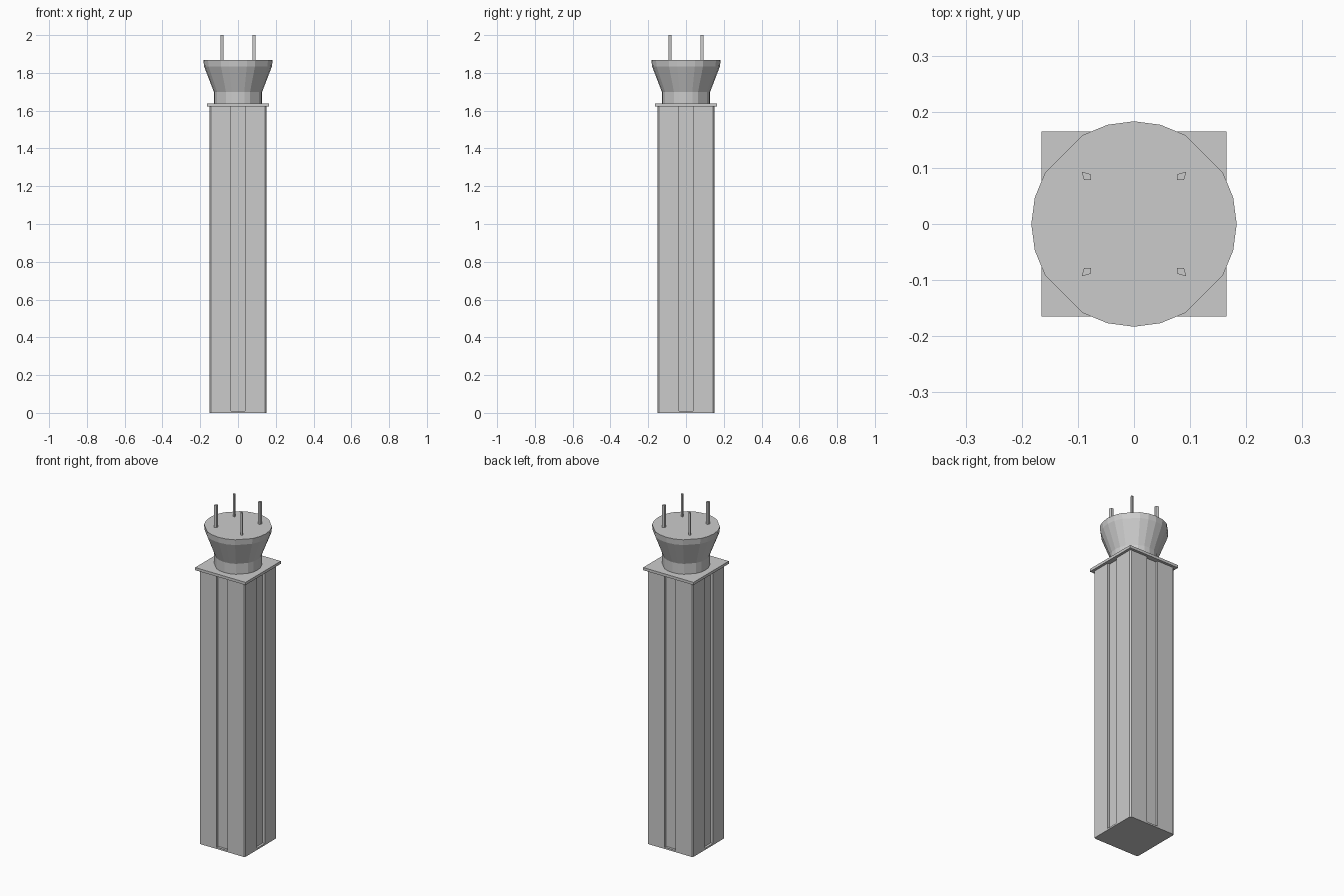
import bpy, bmesh, math

if "Cube" in bpy.data.objects:
    bpy.data.objects.remove(bpy.data.objects["Cube"])


def loft(name, rings):
    """Closed flat-shaded solid from matching rings of 3D points."""
    bm = bmesh.new()
    loops = [[bm.verts.new(p) for p in ring] for ring in rings]
    n = len(loops[0])
    for a, b in zip(loops, loops[1:]):
        for i in range(n):
            j = (i + 1) % n
            bm.faces.new((a[i], a[j], b[j], b[i]))
    bm.faces.new(loops[0][::-1])
    bm.faces.new(loops[-1])
    bmesh.ops.recalc_face_normals(bm, faces=bm.faces)
    mesh = bpy.data.meshes.new(name)
    bm.to_mesh(mesh)
    bm.free()
    obj = bpy.data.objects.new(name, mesh)
    bpy.context.collection.objects.link(obj)
    return obj


def prism(name, outline, z0, z1):
    return loft(name, [[(x, y, z) for x, y in outline] for z in (z0, z1)])


def four_way(points):
    """Repeat a run of outline points around the four sides."""
    out = []
    for k in range(4):
        c, s = [(1, 0), (0, 1), (-1, 0), (0, -1)][k]
        out += [(x * c - y * s, x * s + y * c) for x, y in points]
    return out


# Square shaft: chamfered corners, one shallow groove per side, solid foot
H, C, G, D = 0.15, 0.007, 0.037, 0.014
prism("shaft_foot", four_way([(-H + C, -H), (H - C, -H)]), 0, 0.01)
prism("shaft", four_way([(-H + C, -H), (-G, -H), (-G, -H + D),
                         (G, -H + D), (G, -H), (H - C, -H)]), 0.01, 1.622)

# Cap plate
prism("cap_plate", four_way([(-0.165, -0.165), (0.165, -0.165)]), 1.622, 1.638)

# Flared head: round, with a wide flat facet on each diagonal
angles = [math.radians(q + a) for q in (0, 90, 180, 270) for a in (0, 15, 30, 60, 75)]
profile = [(0.128, 1.638), (0.128, 1.70), (0.18, 1.835), (0.183, 1.868)]
loft("flared_head", [[(r * math.cos(a), r * math.sin(a), z) for a in angles]
                     for r, z in profile])

# Four thin kite-section rods on top
kite = [(0.077, 0.078), (0.089, 0.078), (0.093, 0.093), (0.078, 0.089)]
for sx, sy in ((1, 1), (-1, 1), (-1, -1), (1, -1)):
    side = ("front" if sy < 0 else "back") + ("_right" if sx > 0 else "_left")
    prism("rod_" + side, [(x * sx, y * sy) for x, y in kite], 1.868, 2.0)
